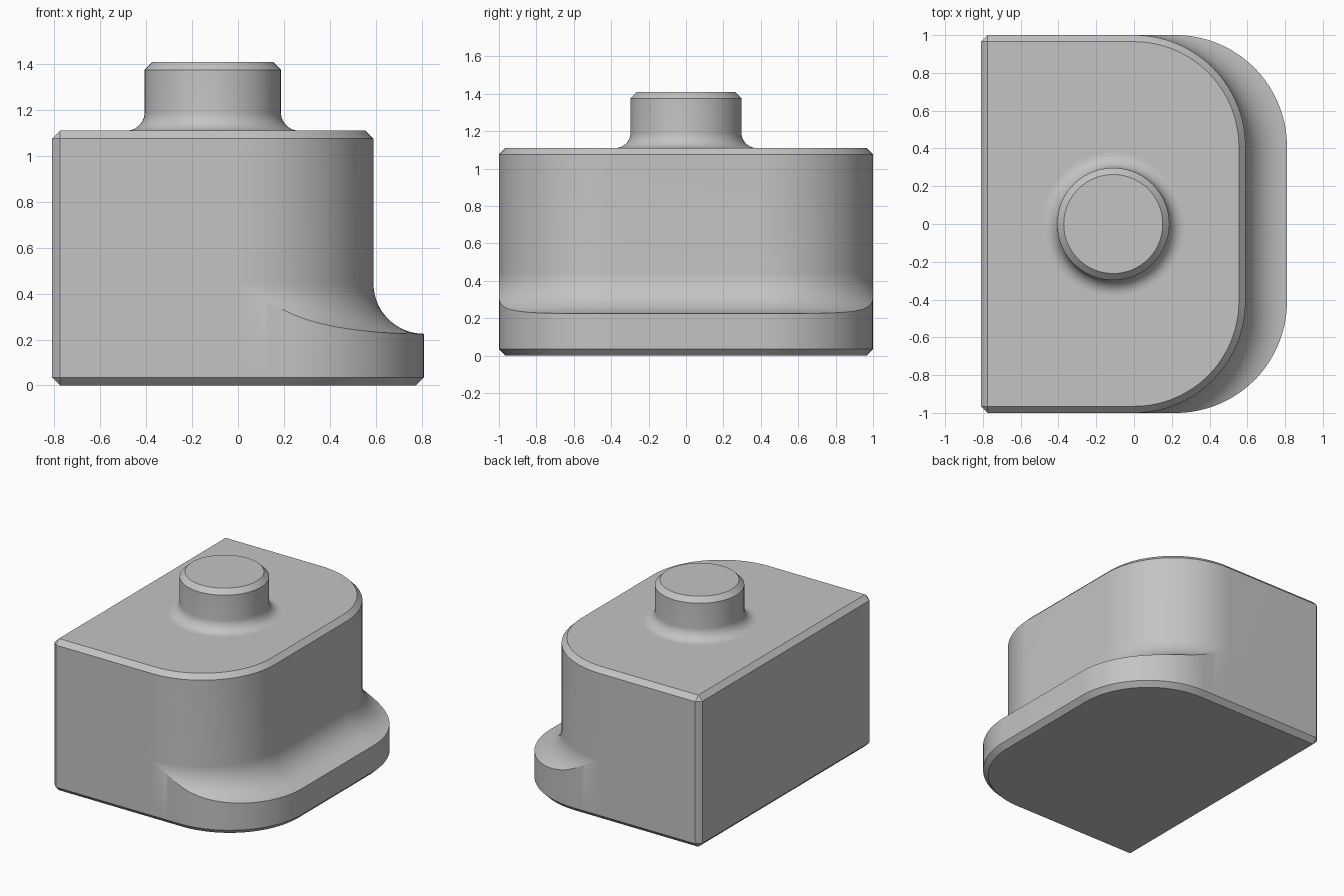
import bpy
import bmesh
from math import sin, cos, pi, sqrt, radians
from mathutils import Vector

cube = bpy.data.objects.get("Cube")
if cube:
    bpy.data.objects.remove(cube, do_unlink=True)

LEFT, RIGHT, HALF = -0.81, 0.59, 1.0
TOP, LEDGE = 1.11, 0.225
CORNER, STEP, BEVEL = 0.59, 0.22, 0.035
ARC_SEGS, FILLET_SEGS, BOSS_SEGS = 48, 14, 96

grey = bpy.data.materials.new("light grey")
grey.use_nodes = True
colour = (0.55, 0.55, 0.55, 1)
grey.diffuse_color = colour
grey.node_tree.nodes["Principled BSDF"].inputs["Base Color"].default_value = colour


def finish(name, bm):
    bmesh.ops.remove_doubles(bm, verts=bm.verts, dist=0.0002)
    bmesh.ops.recalc_face_normals(bm, faces=bm.faces)
    mesh = bpy.data.meshes.new(name)
    bm.to_mesh(mesh)
    bm.free()
    mesh.materials.append(grey)
    obj = bpy.data.objects.new(name, mesh)
    bpy.context.collection.objects.link(obj)
    bpy.ops.object.select_all(action='DESELECT')
    obj.select_set(True)
    bpy.context.view_layer.objects.active = obj
    bpy.ops.object.shade_smooth_by_angle(angle=radians(20))
    return obj


def loft(name, rings, cap_start=True):
    """Bridge closed rings of points and cap the ends."""
    bm = bmesh.new()
    loops = [[bm.verts.new(p) for p in ring] for ring in rings]
    n = len(loops[0])
    for a, b in zip(loops, loops[1:]):
        for i in range(n):
            j = (i + 1) % n
            bm.faces.new((a[i], a[j], b[j], b[i]))
    if cap_start:
        bm.faces.new(loops[0])
    bm.faces.new(loops[-1])
    return finish(name, bm)


# Half outline: wall point, wall normal, ledge width, ledge normal
half = [(Vector((LEFT, HALF - BEVEL)), Vector((-1, 0)), 0, Vector((-1, 0))),
        (Vector((LEFT + BEVEL, HALF)), Vector((0, 1)), 0, Vector((0, 1)))]
centre = Vector((RIGHT - CORNER, HALF - CORNER))
for i in range(ARC_SEGS + 1):
    a = pi / 2 * (1 - i / ARC_SEGS)
    n = Vector((cos(a), sin(a)))
    reach = CORNER / max(sin(a), 1e-6)
    m = Vector((0, 1))
    if reach * cos(a) > STEP:
        reach = STEP * cos(a) + sqrt(CORNER ** 2 - (STEP * sin(a)) ** 2)
        m = (n * reach - Vector((STEP, 0))).normalized()
    half.append((centre + n * CORNER, n, max(reach - CORNER, 0), m))


def flip(v):
    return Vector((v.x, -v.y))


outline = half + [(flip(p), flip(n), d, flip(m)) for p, n, d, m in reversed(half)]


def fillet_ring(k):
    ring = []
    for p, n, d, m in outline:
        q = p + n * d * k
        rise = STEP - sqrt(max(STEP ** 2 - (STEP - d * k) ** 2, 0))
        ring.append((q.x, q.y, LEDGE + rise))
    return ring


def foot_ring(inset, z):
    return [(*(p + n * d - m * inset), z) for p, n, d, m in outline]


# Body: bevelled top, wall, concave ledge clipped by the foot, bevelled base
rings = [[(*(p - n * BEVEL), TOP) for p, n, d, m in outline],
         [(*p, TOP - BEVEL) for p, n, d, m in outline]]
rings += [fillet_ring(1 - cos(pi / 2 * i / FILLET_SEGS)) for i in range(FILLET_SEGS + 1)]
rings += [foot_ring(0, BEVEL), foot_ring(BEVEL, 0)]
loft("body", rings)

# Round boss with flared root and bevelled top
BOSS_X, BOSS_R, BOSS_TOP, FLARE = -0.11, 0.297, 1.41, 0.08
profile = [(BOSS_R + FLARE * (1 - sin(t)), TOP + FLARE * (1 - cos(t)))
           for t in (pi / 2 * i / 10 for i in range(11))]
profile += [(BOSS_R, BOSS_TOP - BEVEL), (BOSS_R - BEVEL, BOSS_TOP)]
angles = [2 * pi * i / BOSS_SEGS for i in range(BOSS_SEGS)]
loft("boss", [[(BOSS_X + r * cos(a), r * sin(a), z) for a in angles]
              for r, z in profile], cap_start=False)
